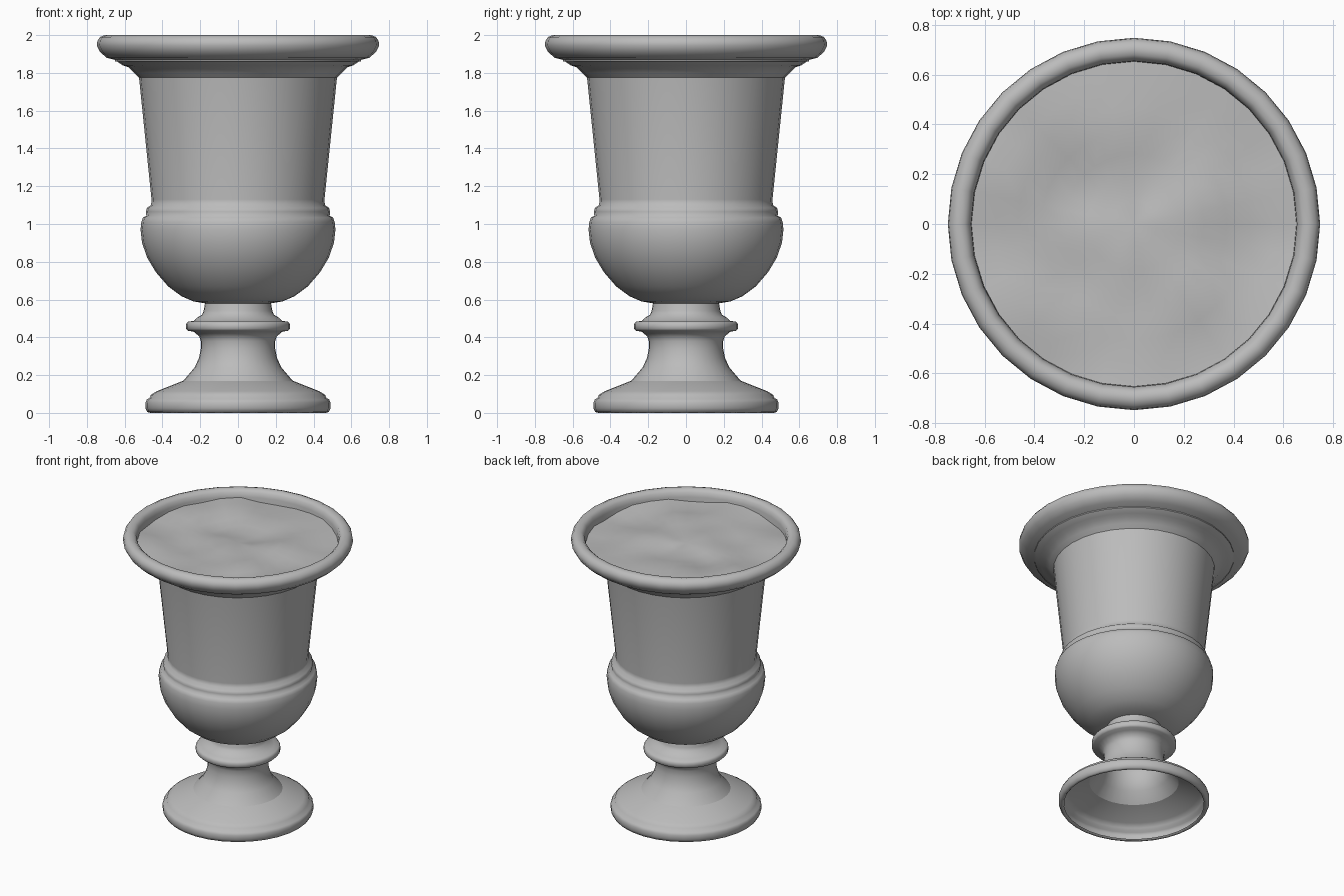
import bpy, bmesh, math
from mathutils import Vector, noise

cube = bpy.data.objects.get("Cube")
if cube:
    bpy.data.objects.remove(cube, do_unlink=True)

SIDES = 32

stone = bpy.data.materials.new("grey stone")
stone.use_nodes = True
stone.diffuse_color = (0.5, 0.5, 0.5, 1)
stone.node_tree.nodes["Principled BSDF"].inputs["Base Color"].default_value = stone.diffuse_color


def finish(name, bm, angle):
    mesh = bpy.data.meshes.new(name)
    bm.to_mesh(mesh)
    bm.free()
    mesh.materials.append(stone)
    obj = bpy.data.objects.new(name, mesh)
    bpy.context.collection.objects.link(obj)
    bpy.ops.object.select_all(action="DESELECT")
    obj.select_set(True)
    bpy.context.view_layer.objects.active = obj
    bpy.ops.object.shade_smooth_by_angle(angle=math.radians(angle))
    return obj


def ring(bm, radius, height):
    return [bm.verts.new((radius * math.cos(a), radius * math.sin(a), height(radius, a)))
            for a in (math.tau * j / SIDES for j in range(SIDES))]


def bridge(bm, low, high):
    for j in range(SIDES):
        k = (j + 1) % SIDES
        bm.faces.new((low[j], low[k], high[k], high[j]))


def lathe(name, profile, angle=80):
    """Turn a (radius, height) profile, listed from bottom to top."""
    bm = bmesh.new()
    rings = [ring(bm, r, lambda *_: z) for r, z in profile]
    for low, high in zip(rings, rings[1:]):
        bridge(bm, low, high)
    return finish(name, bm, angle)


# Hollow foot, open underneath
lathe("foot", [(0.455, 0.01), (0.465, 0), (0.48, 0.005), (0.49, 0.025), (0.49, 0.055),
               (0.482, 0.072), (0.468, 0.078), (0.462, 0.095), (0.43, 0.115), (0.29, 0.17)])

# Stem with its collar
lathe("stem", [(0.29, 0.17), (0.23, 0.24), (0.207, 0.29), (0.197, 0.34), (0.197, 0.38),
               (0.205, 0.405), (0.235, 0.43), (0.265, 0.435), (0.275, 0.445), (0.275, 0.47),
               (0.265, 0.483), (0.235, 0.487), (0.215, 0.505), (0.19, 0.52), (0.182, 0.54),
               (0.175, 0.58)])

# Rounded bowl, its band and the flared wall
lathe("bowl", [(0.175, 0.58), (0.235, 0.59), (0.3, 0.618), (0.37, 0.67), (0.435, 0.745),
               (0.48, 0.82), (0.508, 0.9), (0.516, 0.97), (0.512, 1.01), (0.503, 1.035),
               (0.485, 1.043), (0.488, 1.065), (0.482, 1.085), (0.46, 1.1), (0.458, 1.13),
               (0.524, 1.775)])

# Stepped, rolled rim
lathe("rim", [(0.524, 1.775), (0.55, 1.8), (0.58, 1.83), (0.61, 1.84), (0.64, 1.86),
              (0.655, 1.87), (0.695, 1.88), (0.73, 1.91), (0.748, 1.945), (0.744, 1.97),
              (0.73, 1.99), (0.705, 2), (0.68, 1.995), (0.663, 1.98), (0.655, 1.95),
              (0.65, 1.86)])


# Uneven fill inside the rim
def bumpy(r, a):
    p = Vector((r * math.cos(a), r * math.sin(a), 0.4))
    return 1.925 + 0.035 * noise.noise(p * 4)


bm = bmesh.new()
rings = [ring(bm, 0.653 * i / 7, bumpy) for i in range(7, 0, -1)]
for outer, inner in zip(rings, rings[1:]):
    bridge(bm, outer, inner)
centre = bm.verts.new((0, 0, bumpy(0, 0)))
for j in range(SIDES):
    bm.faces.new((rings[-1][j], rings[-1][(j + 1) % SIDES], centre))
finish("soil", bm, 60)
